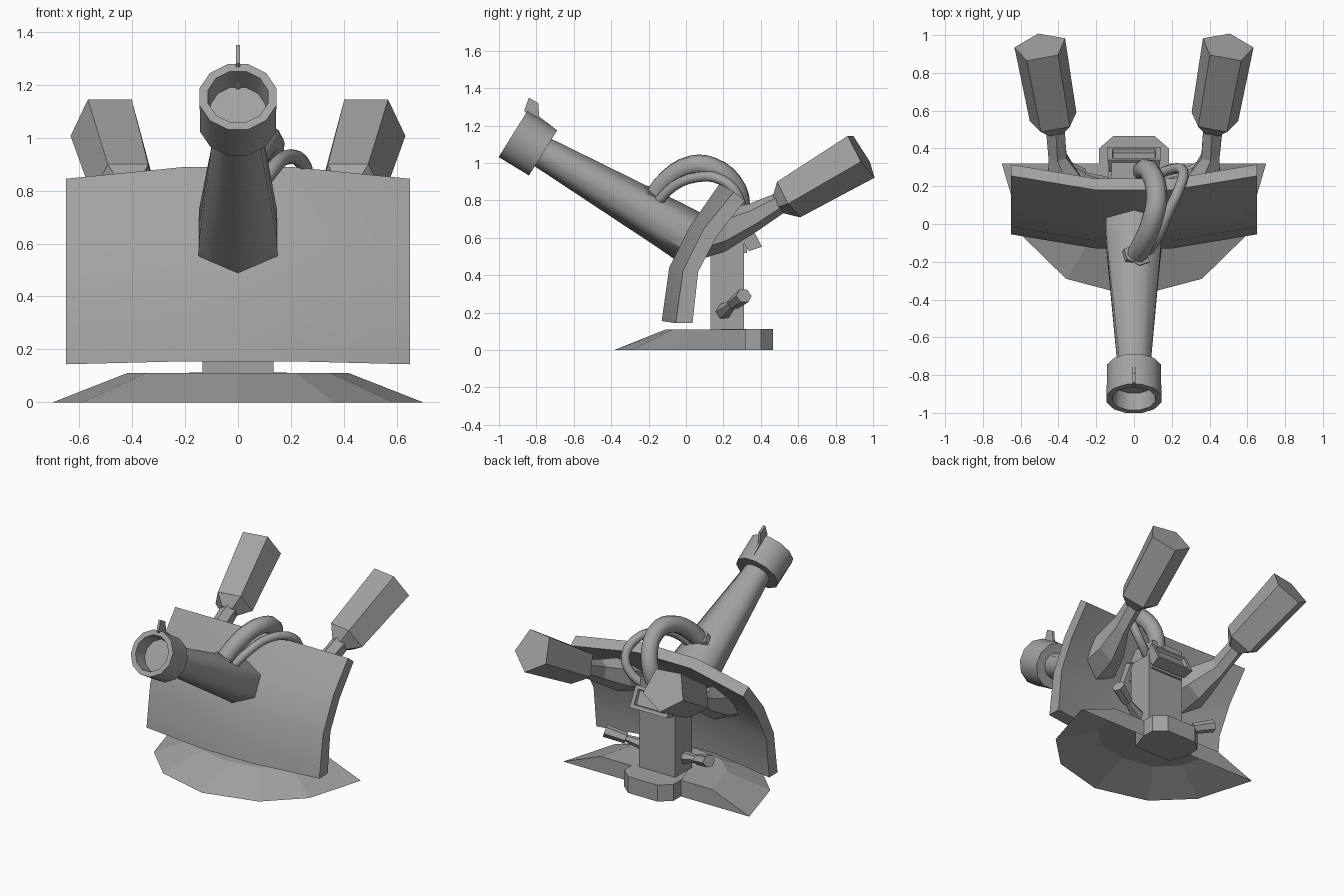
import bpy, bmesh
from math import sin, cos, pi, radians
from mathutils import Vector

cube = bpy.data.objects.get("Cube")
if cube:
    bpy.data.objects.remove(cube, do_unlink=True)

grey = bpy.data.materials.new("gunmetal_grey")
grey.use_nodes = True
grey.diffuse_color = (0.36, 0.36, 0.36, 1)
grey.node_tree.nodes["Principled BSDF"].inputs["Base Color"].default_value = grey.diffuse_color


def finish(obj, smooth):
    obj.data.materials.append(grey)
    if smooth:
        bpy.ops.object.select_all(action='DESELECT')
        obj.select_set(True)
        bpy.context.view_layer.objects.active = obj
        bpy.ops.object.shade_smooth_by_angle(angle=radians(smooth))
    return obj


def loft(name, rings, smooth=0):
    """Skin a row of equal-length closed rings and cap both ends."""
    bm = bmesh.new()
    rows = [[bm.verts.new(p) for p in ring] for ring in rings]
    n = len(rows[0])
    for a, b in zip(rows, rows[1:]):
        for i in range(n):
            j = (i + 1) % n
            bm.faces.new((a[i], a[j], b[j], b[i]))
    bm.faces.new(rows[0])
    bm.faces.new(rows[-1])
    bmesh.ops.recalc_face_normals(bm, faces=bm.faces)
    mesh = bpy.data.meshes.new(name)
    bm.to_mesh(mesh)
    bm.free()
    obj = bpy.data.objects.new(name, mesh)
    bpy.context.collection.objects.link(obj)
    return finish(obj, smooth)


def ring(center, axis, rx, ry, n, turn=0.0):
    """Ellipse of n points square to the axis; rx runs sideways."""
    axis = Vector(axis).normalized()
    side = axis.cross(Vector((0, 0, 1))).normalized()
    up = side.cross(axis)
    return [Vector(center) + side * rx * cos(turn + 2 * pi * i / n)
            + up * ry * sin(turn + 2 * pi * i / n) for i in range(n)]


def rect(center, depth, width, height, tilt):
    """Rectangle at a depth along an axis that leans upward by tilt."""
    middle = Vector(center) + Vector((0, cos(tilt), sin(tilt))) * depth
    up = Vector((0, -sin(tilt), cos(tilt)))
    return [middle + Vector((u * width / 2, 0, 0)) + up * v * height / 2
            for u, v in ((-1, -1), (1, -1), (1, 1), (-1, 1))]


def box(name, center, size, tilt=0.0):
    w, d, h = size
    return loft(name, [rect(center, e * d / 2, w, h, tilt) for e in (-1, 1)])


def cable(name, points, radius):
    curve = bpy.data.curves.new(name, 'CURVE')
    curve.dimensions = '3D'
    curve.bevel_depth = radius
    curve.bevel_resolution = 2
    curve.resolution_u = 3
    curve.use_fill_caps = True
    spline = curve.splines.new('BEZIER')
    spline.bezier_points.add(len(points) - 1)
    for bp, p in zip(spline.bezier_points, points):
        bp.co = p
        bp.handle_left_type = bp.handle_right_type = 'AUTO'
    temp = bpy.data.objects.new(name + "_path", curve)
    bpy.context.collection.objects.link(temp)
    bpy.context.view_layer.update()
    mesh = bpy.data.meshes.new_from_object(temp.evaluated_get(bpy.context.evaluated_depsgraph_get()))
    bpy.data.objects.remove(temp, do_unlink=True)
    obj = bpy.data.objects.new(name, mesh)
    bpy.context.collection.objects.link(obj)
    mesh.materials.clear()
    return finish(obj, 50)


def mirrored(half):
    """Complete a half outline that starts on the centre line."""
    return half + [(-x, y) for x, y in reversed(half) if x]


# Sloped base: sharp outer rim, flat deck, hollow below
rim = mirrored([(0, -0.385), (0.36, -0.29), (0.585, -0.07), (0.70, 0.32)])
deck = mirrored([(0, -0.11), (0.22, -0.07), (0.35, 0.06), (0.42, 0.32)])
loft("base_plate", [[(x * 0.97, y * 0.97, 0.095) for x, y in deck],
                    [(x, y, 0) for x, y in rim],
                    [(x, y, 0.11) for x, y in deck]])
lug = mirrored([(0, 0.18), (0.14, 0.18), (0.185, 0.31), (0.185, 0.40), (0.11, 0.465)])
loft("base_lug", [[(x, y, z) for x, y in lug] for z in (0, 0.112)])

# Pedestal and gun mount
box("pedestal", (0, 0.22, 0.36), (0.27, 0.18, 0.52))
box("gun_mount", (0, 0.2, 0.62), (0.24, 0.25, 0.2))

# Tilted display with a recessed screen
display = [(-0.055, 0.26, 0.12), (0.02, 0.28, 0.145), (0.02, 0.23, 0.10), (0.0, 0.22, 0.09)]
loft("display", [rect((0, 0.355, 0.607), d, w, h, radians(28)) for d, w, h in display])

# Curved shield, bent in three panels across its width
front = [(-0.13, 0.155), (-0.09, 0.44), (0.02, 0.66), (0.18, 0.89)]
back = [(0.24, 0.845), (0.09, 0.62), (-0.01, 0.43), (-0.04, 0.155)]
sections = []
for x, dy, drop in ((-0.65, 0.075, 0.045), (-0.2, 0, 0), (0.2, 0, 0), (0.65, 0.075, 0.045)):
    sections.append([(x, y + dy, z - (drop if z > 0.8 else drop / 4)) for y, z in front + back])
loft("shield", sections, 35)

# Barrel: hexagonal root blending into a round tube
aim = Vector((0, -0.85, 0.53)).normalized()
muzzle = Vector((0, -0.925, 1.155))


def along(dist, lift=0.0):
    return muzzle - aim * dist + Vector((0, 0, lift))


def hex_ring(center, rx, ry):
    c = ring(center, aim, rx, ry, 6, pi / 6)
    return [p for i in range(6) for p in (c[i], (c[i] + c[(i + 1) % 6]) / 2)]


loft("barrel", [hex_ring(along(1.22, 0.04), 0.175, 0.15),
                hex_ring(along(0.98, 0.035), 0.17, 0.135),
                ring(along(0.16), aim, 0.084, 0.084, 12, pi / 6)], 62)

# Muzzle: hollow twelve-sided collar
loft("muzzle_collar", [ring(along(d), aim, r, r, 12, pi / 12) for d, r in
                       ((0.19, 0.08), (0.19, 0.148), (0, 0.15), (0, 0.117), (0.1, 0.108))], 35)
fin = [(-0.865, 1.28), (-0.84, 1.35), (-0.79, 1.32), (-0.785, 1.25), (-0.71, 1.19), (-0.76, 1.15)]
loft("front_sight", [[(x, y, z) for y, z in fin] for x in (-0.008, 0.008)])

# Cables arching over the shield
cable("thick_cable", [(0.0, -0.19, 0.79), (0.05, -0.1, 0.91), (0.10, 0.03, 0.985),
                      (0.12, 0.14, 0.975), (0.1, 0.25, 0.89), (0.06, 0.29, 0.77),
                      (0.04, 0.26, 0.65)], 0.056)
cable("thin_cable", [(0.06, -0.16, 0.78), (0.13, -0.06, 0.88), (0.18, 0.06, 0.925),
                     (0.24, 0.19, 0.91), (0.26, 0.28, 0.82), (0.2, 0.29, 0.71),
                     (0.1, 0.25, 0.64)], 0.028)
loft("cable_socket", [ring(p, (0.3, 0.6, 0.8), 0.075, 0.06, 6)
                      for p in ((-0.01, -0.21, 0.77), (0.015, -0.165, 0.845))])

for s, side in ((1, "left"), (-1, "right")):
    # Control handle: five-sided grip with a tapered throat
    tip, start = Vector((s * 0.495, 0.937, 1.045)), Vector((s * 0.425, 0.55, 0.815))
    d = (tip - start).normalized()
    loft(side + "_grip", [ring(start - d * 0.065, d, 0.06, 0.06, 5, -pi / 2),
                          ring(start, d, 0.132, 0.122, 5, -pi / 2),
                          ring(tip, d, 0.143, 0.143, 5, -pi / 2)])
    # Neck flaring into a pointed flange on the back of the shield
    loft(side + "_handle_neck", [
        ring(start - d * 0.04, d, 0.058, 0.055, 6, pi / 6),
        ring((s * 0.405, 0.36, 0.71), (0, 1, 0.4), 0.055, 0.075, 6, pi / 6),
        ring((s * 0.36, 0.22, 0.645), (0, 1, -0.1), 0.11, 0.12, 6, pi / 6),
        ring((s * 0.34, 0.10, 0.60), (0, 0.84, -0.52), 0.15, 0.155, 6, pi / 6)])
    # Foot peg beside the pedestal
    root, knee, end = (Vector((s * x, y, z)) for x, y, z in
                       ((0.12, 0.2, 0.205), (0.27, 0.255, 0.25), (0.39, 0.31, 0.29)))
    p = end - root
    loft(side + "_peg_stem", [ring(root, p, 0.045, 0.045, 6), ring(knee, p, 0.022, 0.022, 6)])
    loft(side + "_peg_grip", [ring(knee, p, 0.038, 0.034, 6), ring(end, p, 0.044, 0.04, 6)])
